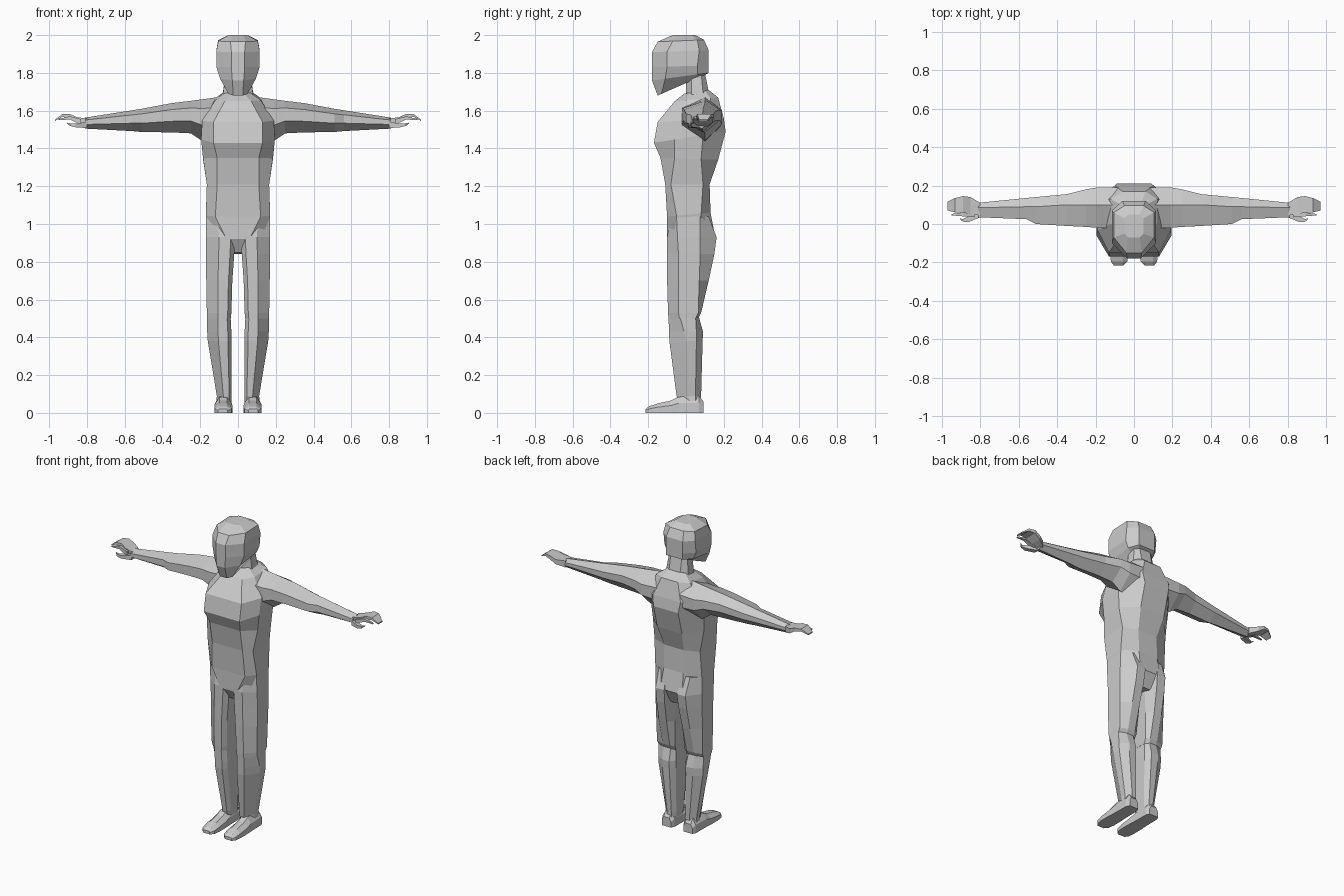
import bpy, bmesh

grey = bpy.data.materials.new("plain_grey")
grey.diffuse_color = (0.6, 0.6, 0.6, 1)


def loft(name, rings, mirror=False):
    """Skin a list of equal-length closed rings, cap both ends, flat shaded."""
    bm = bmesh.new()
    vs = [[bm.verts.new(p) for p in ring] for ring in rings]
    n = len(vs[0])
    for a, b in zip(vs, vs[1:]):
        for i in range(n):
            j = (i + 1) % n
            bm.faces.new((a[i], a[j], b[j], b[i]))
    bm.faces.new(vs[0])
    bm.faces.new(vs[-1])
    bmesh.ops.recalc_face_normals(bm, faces=bm.faces)
    me = bpy.data.meshes.new(name)
    bm.to_mesh(me)
    bm.free()
    me.materials.append(grey)
    ob = bpy.data.objects.new(name, me)
    bpy.context.collection.objects.link(ob)
    if mirror:
        ob.modifiers.new("mirror", 'MIRROR')
    return ob


def body_ring(zf, zb, f, fx, w, sf, sb, bx, b):
    """Symmetric ring: front panel, flat sides, back panel; height runs zf to zb."""
    half = [(0, f), (fx, f), (w, sf), (w, sb), (bx, b), (0, b)]
    pts = half + [(-x, y) for x, y in half[-2:0:-1]]
    return [(x, y, zf + (zb - zf) * (y - f) / (b - f)) for x, y in pts]


def arm_ring(x, yf, yb, ym, zb, zt):
    """Six-sided ring across the arm with a ridge on top and below."""
    def z(t):
        return zb + (zt - zb) * t
    return [(x, yf, z(.38)), (x, yf, z(.78)), (x, ym, zt),
            (x, yb, z(.72)), (x, yb, z(.4)), (x, ym, zb)]


def box_ring(x, yf, yb, zb, zt):
    return [(x, yf, zb), (x, yf, zt), (x, yb, zt), (x, yb, zb)]


def leg_ring(z, xi, xo, f, sf, sb, b):
    """Front panel, flat outer side and a blunt back."""
    w = xo - xi
    return [(xi, f + .03, z), (xi + .15 * w, f, z), (xi + .55 * w, f, z), (xo, sf, z),
            (xo, sb, z), (xi + .6 * w, b, z), (xi + .2 * w, b, z), (xi, sb, z)]


# torso: z front, z back, front y, front half width, half width, side ys, back half width, back y
loft("torso", [body_ring(*r) for r in [
    (1.69, 1.71, -.01, .03, .065, .02, .10, .04, .12),
    (1.65, 1.67, -.06, .07, .12, .00, .13, .06, .17),
    (1.54, 1.56, -.15, .13, .19, -.03, .13, .10, .20),
    (1.43, 1.49, -.17, .13, .195, -.06, .09, .09, .21),
    (1.35, 1.34, -.135, .11, .185, -.06, .08, .09, .17),
    (1.21, 1.21, -.11, .11, .165, -.08, .09, .07, .125),
    (1.04, 1.06, -.10, .12, .17, -.05, .08, .07, .13),
    (.92, .93, -.10, .06, .15, -.04, .07, .08, .155),
    (.85, .84, -.06, .025, .05, -.02, .05, .03, .11)]])

# neck
loft("neck", [body_ring(*r) for r in [
    (1.64, 1.64, -.03, .05, .10, .01, .11, .05, .15),
    (1.68, 1.70, .00, .03, .08, .03, .09, .04, .12),
    (1.80, 1.80, .00, .03, .065, .03, .08, .04, .10)]])

# head: sloping jaw up to a faceted crown
loft("head", [body_ring(*r) for r in [
    (1.68, 1.79, -.15, .025, .05, -.13, .04, .05, .10),
    (1.76, 1.80, -.18, .03, .095, -.11, .06, .06, .12),
    (1.83, 1.84, -.18, .035, .115, -.10, .06, .06, .12),
    (1.91, 1.92, -.18, .035, .115, -.10, .07, .06, .12),
    (1.965, 1.975, -.15, .04, .105, -.07, .06, .05, .095),
    (2.0, 2.0, -.07, .03, .05, -.05, .03, .03, .05)]])

# arms
loft("arms", [arm_ring(*r) for r in [
    (.08, -.02, .19, .10, 1.42, 1.675),
    (.19, -.02, .19, .10, 1.44, 1.66),
    (.25, -.015, .18, .10, 1.48, 1.652),
    (.35, -.01, .155, .10, 1.485, 1.64),
    (.51, .00, .14, .09, 1.487, 1.61),
    (.56, .025, .135, .09, 1.492, 1.602),
    (.81, .035, .11, .085, 1.505, 1.563)]], mirror=True)

# hands with curled fingers, a separate first finger and a thumb
loft("hands", [box_ring(*r) for r in [
    (.80, .045, .11, 1.515, 1.558), (.85, .05, .14, 1.535, 1.565),
    (.89, .06, .145, 1.56, 1.582), (.93, .06, .135, 1.567, 1.582),
    (.97, .07, .115, 1.545, 1.552)]], mirror=True)
loft("first_fingers", [box_ring(*r) for r in [
    (.83, .035, .07, 1.525, 1.555), (.89, .04, .06, 1.553, 1.57),
    (.95, .045, .052, 1.55, 1.556)]], mirror=True)
loft("thumbs", [box_ring(*r) for r in [
    (.80, .035, .07, 1.508, 1.54), (.86, .01, .04, 1.512, 1.532),
    (.89, .012, .025, 1.52, 1.533), (.905, .025, .03, 1.532, 1.537)]], mirror=True)

# legs: inner x, outer x, front y, side ys, back y
loft("thighs", [leg_ring(*r) for r in [
    (1.04, .03, .168, -.08, -.05, .075, .12),
    (.93, .015, .17, -.10, -.045, .075, .162),
    (.84, .02, .17, -.10, -.04, .075, .15),
    (.70, .03, .168, -.10, -.04, .07, .12),
    (.53, .035, .165, -.095, -.04, .065, .08),
    (.50, .038, .163, -.093, -.035, .05, .065)]], mirror=True)
loft("shins", [leg_ring(*r) for r in [
    (.52, .04, .163, -.093, -.035, .05, .065),
    (.43, .035, .163, -.09, -.01, .055, .09),
    (.38, .035, .16, -.088, 0, .055, .088),
    (.09, .035, .112, -.05, .015, .05, .08),
    (.05, .035, .115, -.04, .02, .05, .08)]], mirror=True)


# feet: lofted from heel to toe
def foot_ring(y, xi, xo, h):
    m = (xi + xo) / 2
    return [(xi, y, 0), (xi, y, h * .6), (m - .02, y, h), (m + .02, y, h),
            (xo, y, h * .6), (xo, y, 0)]


loft("feet", [foot_ring(*r) for r in [
    (.092, .045, .11, .06), (.07, .035, .12, .09), (-.04, .033, .122, .085),
    (-.08, .03, .125, .065), (-.15, .03, .125, .05), (-.195, .035, .12, .035),
    (-.215, .055, .105, .02)]], mirror=True)
